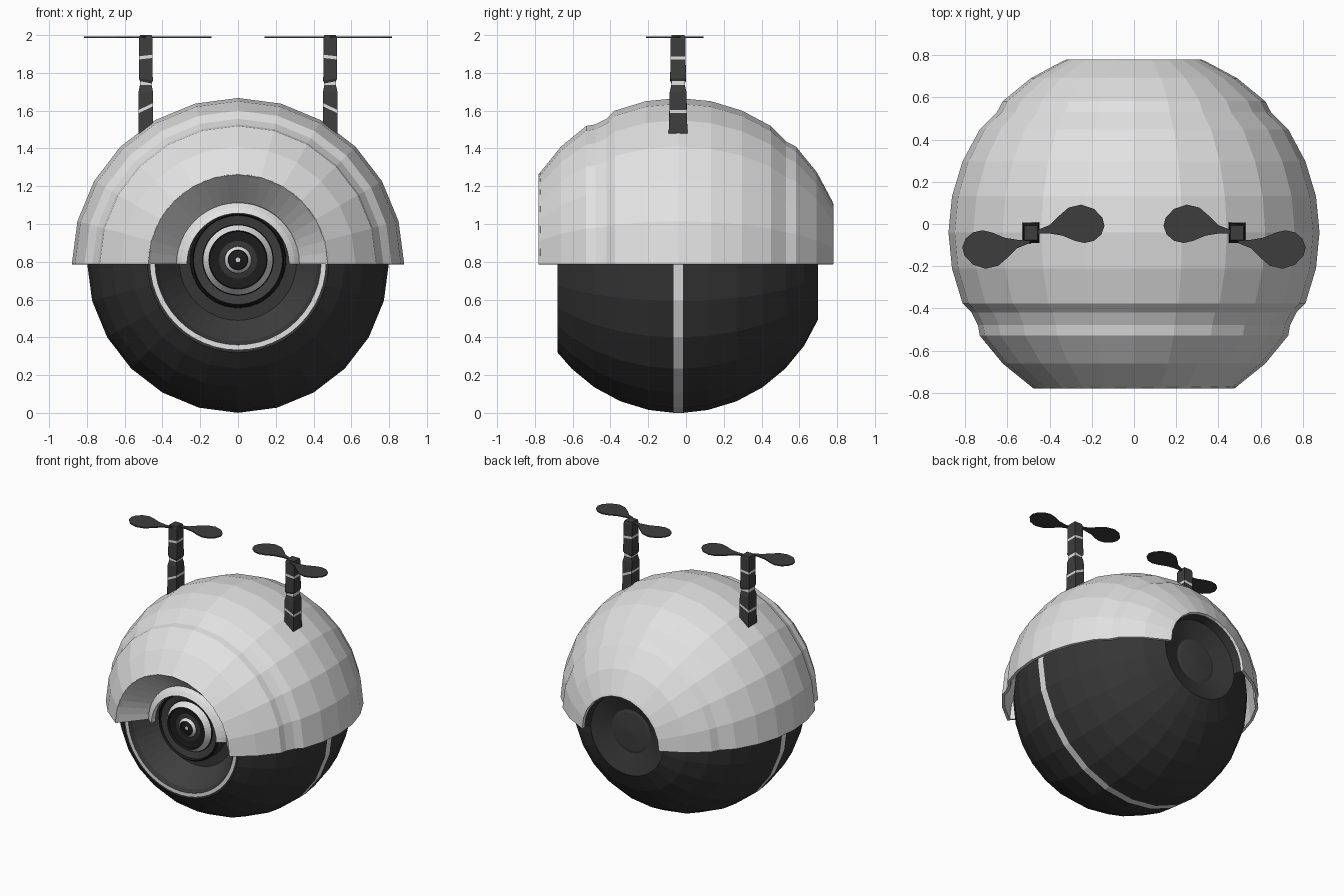
import bpy, bmesh, math
from mathutils import Matrix

if "Cube" in bpy.data.objects:
    bpy.data.objects.remove(bpy.data.objects["Cube"])


def material(name, value):
    m = bpy.data.materials.new(name)
    m.diffuse_color = (value, value, value, 1)
    m.use_nodes = True
    m.node_tree.nodes["Principled BSDF"].inputs["Base Color"].default_value = m.diffuse_color
    return m


LIGHT, DARK, BLACK, CHARCOAL = range(4)
MATS = [material("light grey", 0.76), material("dark grey", 0.036),
        material("black", 0.012), material("charcoal", 0.048)]
CY = -0.04  # centre of the ball along y


def finish(name, bm):
    mesh = bpy.data.meshes.new(name)
    bm.to_mesh(mesh)
    bm.free()
    for m in MATS:
        mesh.materials.append(m)
    obj = bpy.data.objects.new(name, mesh)
    bpy.context.collection.objects.link(obj)
    return obj


def revolve(name, profile, z, segs=24, half=False, thickness=0):
    """Turn (radius, y, material of the band that follows) about the y axis.
    Profiles run from front centre outwards and on to the back."""
    bm = bmesh.new()
    count = segs // 2 + 1 if half else segs
    rows = []
    for k in range(count):
        t = 2 * math.pi * k / segs
        rows.append([bm.verts.new((p[0] * math.cos(t), p[1], z + p[0] * math.sin(t)))
                     for p in profile])
    for k in range(count - 1 if half else count):
        a, b = rows[k], rows[(k + 1) % count]
        for i in range(len(profile) - 1):
            f = bm.faces.new((a[i], a[i + 1], b[i + 1], b[i]))
            f.material_index = profile[i][2]
    bmesh.ops.remove_doubles(bm, verts=bm.verts, dist=1e-5)
    obj = finish(name, bm)
    if thickness:
        mod = obj.modifiers.new("thickness", 'SOLIDIFY')
        mod.thickness = thickness
        mod.offset = -1
    return obj


def arc(radius, degrees, mat):
    return [(radius * math.cos(math.radians(d)), CY + radius * math.sin(math.radians(d)),
             LIGHT if d == -1.8 else mat) for d in degrees]


# Ball with a light seam round the middle and a flat cut at each end
revolve("ball", arc(0.8, [-53.1, -45, -33.75, -22.5, -11.25, -1.8, 1.8, 11.25,
                          22.5, 33.75, 45, 56.25, 67.5], DARK), 0.8)

# Bowl in the front of the ball, with its light ring
revolve("front_bowl", [(0, -0.50, DARK), (0.31, -0.50, CHARCOAL), (0.42, -0.655, DARK),
                       (0.44, -0.68, LIGHT), (0.465, -0.68, DARK), (0.48, -0.68, DARK)],
        0.8, 48)

# Shallow dish in the back of the ball
revolve("rear_dish", [(0.306, 0.70, DARK), (0.16, 0.65, CHARCOAL),
                      (0.14, 0.655, CHARCOAL), (0, 0.665, DARK)], 0.8, 48)

# Upper half shell with a shallow groove near each end
shell = (arc(0.88, [-57.3, -45, -33.75], LIGHT)
         + [(0.74, -0.48, LIGHT), (0.77, -0.42, LIGHT)]
         + arc(0.88, [-22.5, -11.25, 0, 11.25, 22.5, 33.75], LIGHT)
         + [(0.65, 0.53, LIGHT)]
         + arc(0.88, [45, 56.25, 67.5, 68.7], LIGHT))
revolve("upper_shell", shell, 0.787, half=True, thickness=0.02)

# Light funnel and collar over the eye, dark lining of the rear opening
revolve("front_funnel", [(0.268, -0.60, LIGHT), (0.27, -0.645, LIGHT), (0.30, -0.625, LIGHT),
                         (0.325, -0.60, LIGHT), (0.33, -0.61, LIGHT), (0.475, -0.78, LIGHT)],
        0.787, 48, half=True, thickness=0.012)
revolve("rear_lining", [(0.325, 0.775, DARK), (0.30, 0.69, DARK)], 0.787, 48, half=True)

# Eye: stepped lens with two light rings and a bright centre
revolve("eye", [(0, -0.612, LIGHT), (0.012, -0.612, BLACK), (0.05, -0.60, BLACK),
                (0.053, -0.618, LIGHT), (0.07, -0.60, DARK), (0.10, -0.595, BLACK),
                (0.15, -0.60, BLACK), (0.155, -0.62, LIGHT), (0.183, -0.58, BLACK),
                (0.188, -0.57, CHARCOAL), (0.235, -0.58, BLACK), (0.24, -0.60, BLACK),
                (0.252, -0.585, DARK), (0.255, -0.49, DARK)], 0.81, 48)


# Mast: tapering blocks parted by light bands, bands tilt towards the middle
def mast(name, side):
    # z, half width x, half depth y, tilt, material of the block above
    levels = [(1.48, .040, .050, 0, CHARCOAL), (1.605, .038, .046, .018, LIGHT),
              (1.622, .038, .046, .018, CHARCOAL), (1.70, .038, .044, 0, CHARCOAL),
              (1.735, .031, .036, 0, LIGHT), (1.75, .031, .036, -.006, CHARCOAL),
              (1.765, .037, .042, -.006, CHARCOAL), (1.875, .035, .040, .004, LIGHT),
              (1.892, .035, .040, .004, CHARCOAL), (1.98, .036, .039, 0, CHARCOAL),
              (2.0, .031, .034, 0, CHARCOAL)]
    bm = bmesh.new()
    rings = []
    for z, w, d, tilt, _ in levels:
        rings.append([bm.verts.new((side * 0.488 + sx * w, -0.042 + sy * d, z - side * sx * tilt))
                      for sx, sy in ((-1, -1), (1, -1), (1, 1), (-1, 1))])
    for lev, a, b in zip(levels, rings, rings[1:]):
        for i in range(4):
            j = (i + 1) % 4
            bm.faces.new((a[i], a[j], b[j], b[i])).material_index = lev[4]
    for ring in (rings[0], rings[-1]):
        bm.faces.new(ring).material_index = CHARCOAL
    bmesh.ops.recalc_face_normals(bm, faces=bm.faces)
    finish(name, bm)


# Propeller: one blade outline, turned half a circle for the second blade
BLADE = [(.45, -.025), (.40, -.005), (.36, .035), (.31, .078), (.25, .092), (.19, .072),
         (.15, .03), (.14, -.01), (.155, -.05), (.19, -.08), (.235, -.09), (.28, -.08),
         (.34, -.055), (.40, -.045), (.45, -.045)]


def propeller(name, side):
    hub = (0.477, -0.06)
    outline = BLADE + [(2 * hub[0] - x, 2 * hub[1] - y) for x, y in BLADE]
    bm = bmesh.new()
    face = bm.faces.new([bm.verts.new((side * x, y, 1.985)) for x, y in outline])
    face.material_index = CHARCOAL
    top = bmesh.ops.extrude_face_region(bm, geom=[face])
    bmesh.ops.translate(bm, vec=(0, 0, 0.008),
                        verts=[v for v in top["geom"] if isinstance(v, bmesh.types.BMVert)])
    for f in bm.faces:
        f.material_index = CHARCOAL
    bmesh.ops.recalc_face_normals(bm, faces=bm.faces)
    finish(name, bm)


for label, s in (("left", -1), ("right", 1)):
    mast(label + "_mast", s)
    propeller(label + "_propeller", s)
